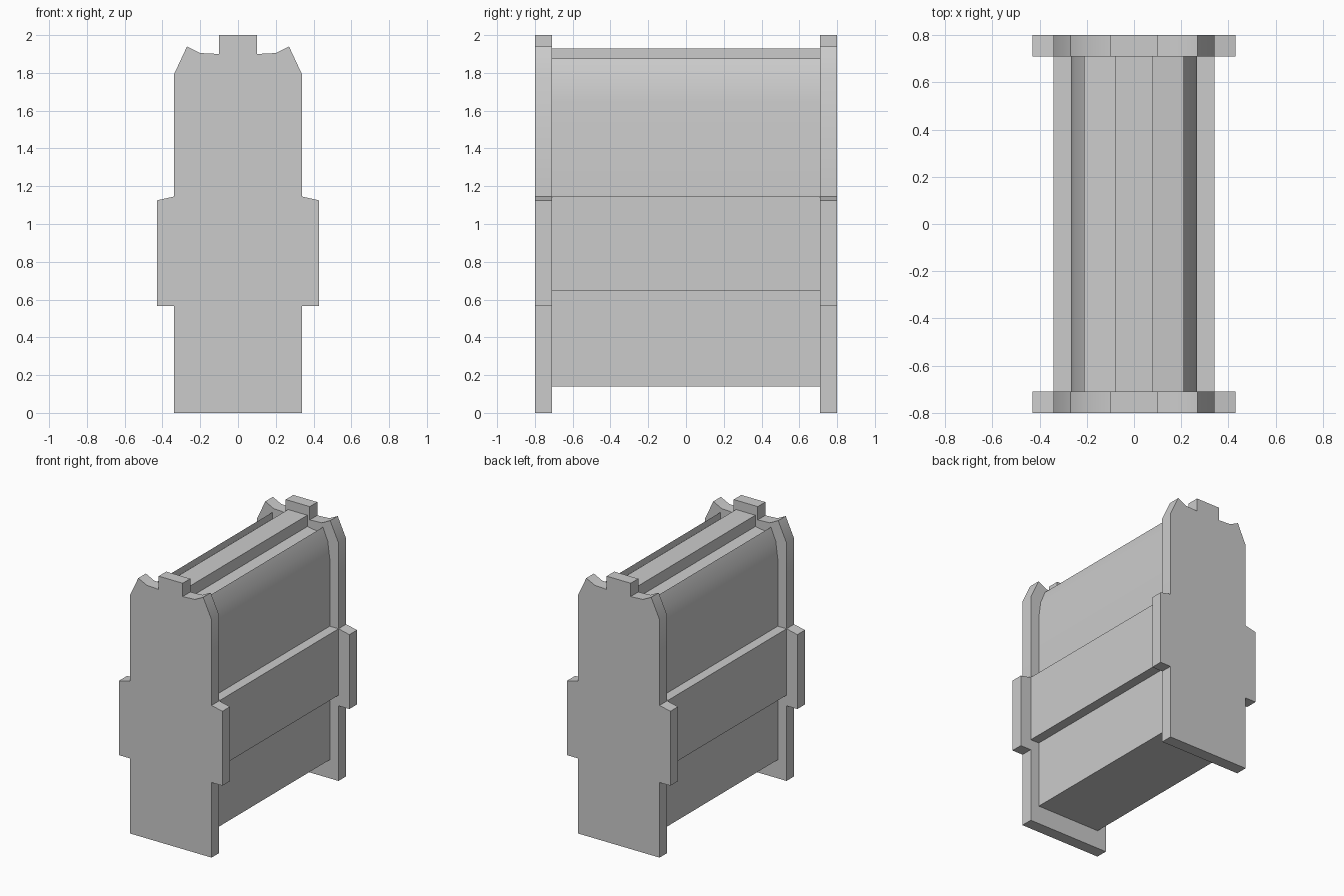
import bpy, bmesh, math

if "Cube" in bpy.data.objects:
    bpy.data.objects.remove(bpy.data.objects["Cube"])


def extrude_profile(name, half, y0, y1):
    """Mirror a half outline (x, z) across x = 0 and extrude it along y."""
    outline = half + [(-x, z) for x, z in reversed(half)]
    bm = bmesh.new()
    face = bm.faces.new([bm.verts.new((x, y0, z)) for x, z in outline])
    new = bmesh.ops.extrude_face_region(bm, geom=[face])["geom"]
    moved = [g for g in new if isinstance(g, bmesh.types.BMVert)]
    bmesh.ops.translate(bm, verts=moved, vec=(0, y1 - y0, 0))
    bmesh.ops.recalc_face_normals(bm, faces=bm.faces)
    mesh = bpy.data.meshes.new(name)
    bm.to_mesh(mesh)
    bm.free()
    obj = bpy.data.objects.new(name, mesh)
    bpy.context.collection.objects.link(obj)
    bpy.ops.object.select_all(action='DESELECT')
    obj.select_set(True)
    bpy.context.view_layer.objects.active = obj
    bpy.ops.object.shade_smooth_by_angle(angle=math.radians(30))
    return obj


# End plates: notched top with centre tab, wide shoulders at mid height
plate = [(0.10, 2.0), (0.10, 1.90), (0.20, 1.905), (0.27, 1.94),
         (0.34, 1.79), (0.34, 1.145), (0.43, 1.125), (0.43, 0.565),
         (0.34, 0.565), (0.34, 0.0)]
extrude_profile("front_end_plate", plate, -0.8, -0.71)
extrude_profile("back_end_plate", plate, 0.71, 0.8)

# Body: centre rail, grooves behind curved lips, wide middle band, raised floor
body = [(0.08, 1.93), (0.08, 1.845), (0.21, 1.825), (0.21, 1.875),
        (0.25, 1.78), (0.267, 1.65), (0.267, 1.145), (0.34, 1.145),
        (0.34, 0.645), (0.267, 0.645), (0.267, 0.14)]
extrude_profile("body", body, -0.71, 0.71)
